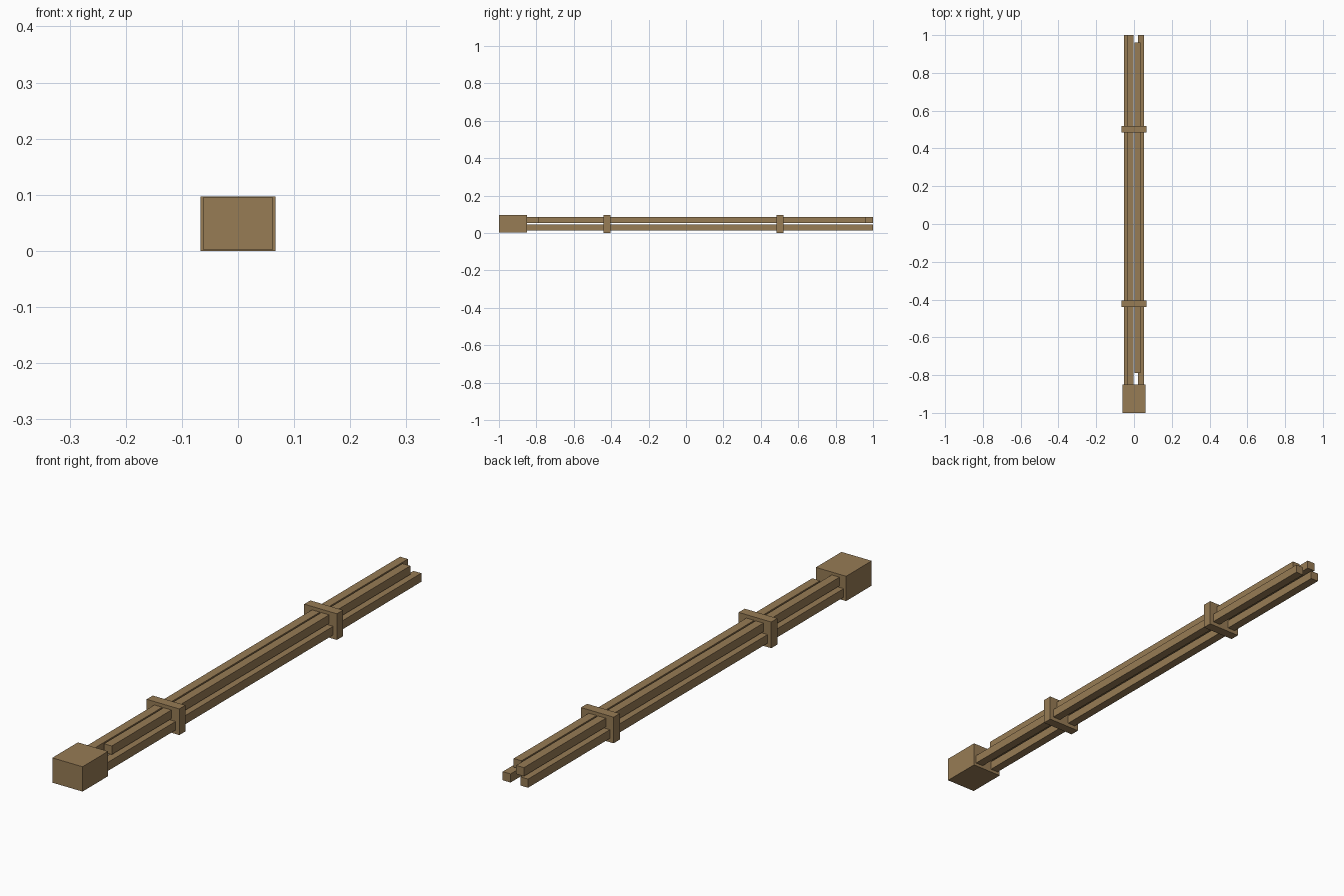
import bpy

if "Cube" in bpy.data.objects:
    bpy.data.objects.remove(bpy.data.objects["Cube"])

wood = bpy.data.materials.new("brown_wood")
wood.diffuse_color = (0.31, 0.20, 0.09, 1)
wood.use_nodes = True
wood.node_tree.nodes["Principled BSDF"].inputs["Base Color"].default_value = wood.diffuse_color


def box(name, x, y, z):
    """Add a box given its (min, max) range on each axis."""
    bpy.ops.mesh.primitive_cube_add(size=1, location=[(a + b) / 2 for a, b in (x, y, z)])
    ob = bpy.context.object
    ob.name = name
    ob.scale = [b - a for a, b in (x, y, z)]
    bpy.ops.object.transform_apply(location=False, rotation=False, scale=True)
    ob.data.materials.append(wood)
    return ob


# Solid end block
box("end_block", (-0.062, 0.062), (-1.0, -0.85), (0.003, 0.095))

# Two wide-set lower rails
for side, x in (("left", (-0.052, -0.02)), ("right", (0.02, 0.052))):
    box(f"lower_rail_{side}", x, (-0.855, 1.0), (0.0145, 0.0465))

# Two close-set upper rails, the right one shorter at both ends
box("upper_rail_left", (-0.035, -0.003), (-0.855, 1.0), (0.0525, 0.0845))
box("upper_rail_right", (0.003, 0.035), (-0.79, 0.96), (0.0525, 0.0845))

# Bands holding the rails together
for side, y in (("front", -0.422), ("back", 0.502)):
    box(f"band_{side}", (-0.067, 0.067), (y - 0.018, y + 0.018), (0.0, 0.097))
